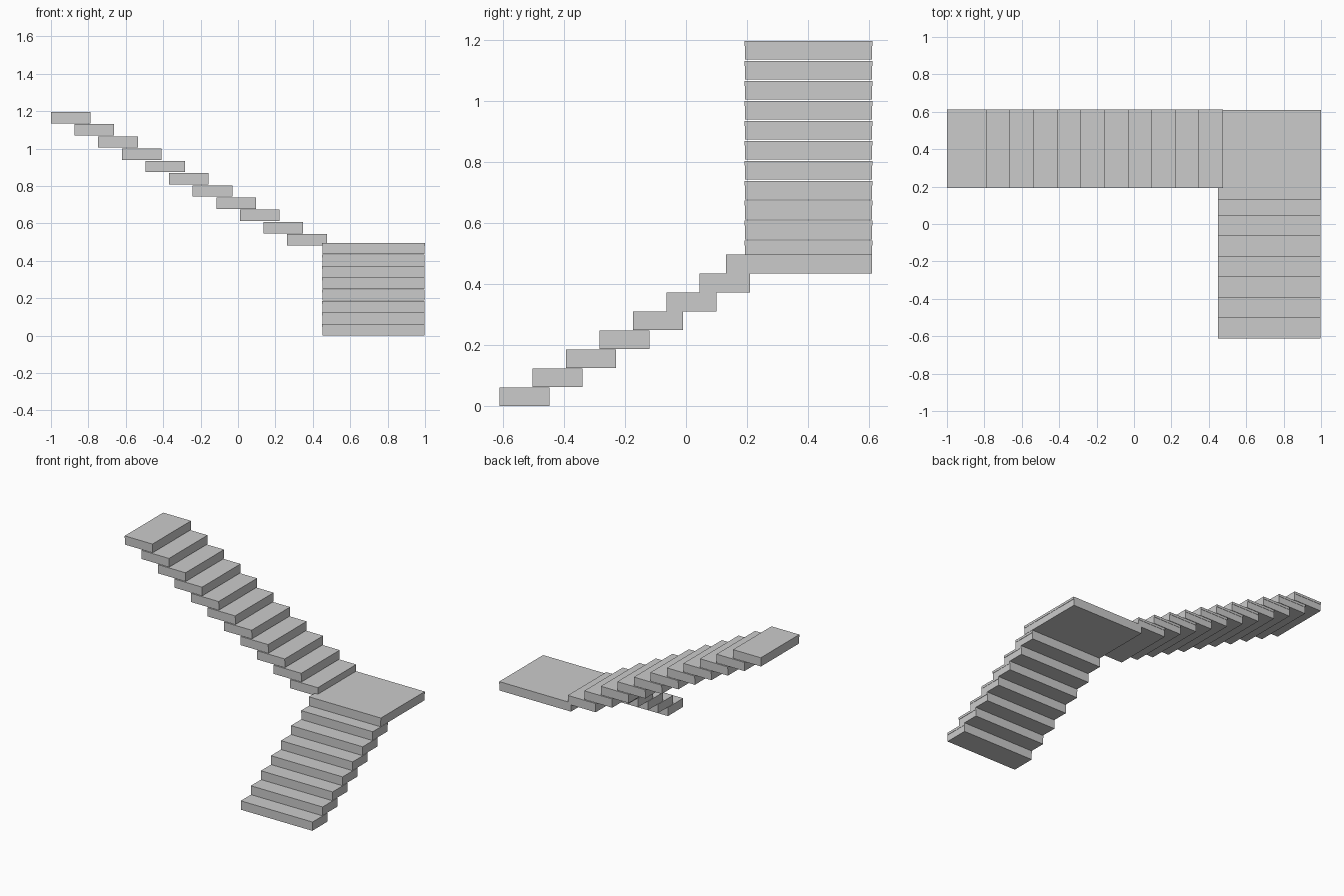
import bpy
import bmesh

if "Cube" in bpy.data.objects:
    bpy.data.objects.remove(bpy.data.objects["Cube"])

H = 0.061      # thickness of every slab
SPLIT = 0.045  # height of the joint between body and tread
LIP = 0.002    # tread overhang on the open sides


def box(name, x0, x1, y0, y1, z0, z1):
    bm = bmesh.new()
    bmesh.ops.create_cube(bm, size=1)
    for v in bm.verts:
        v.co = ((x0 + x1) / 2 + v.co.x * (x1 - x0),
                (y0 + y1) / 2 + v.co.y * (y1 - y0),
                (z0 + z1) / 2 + v.co.z * (z1 - z0))
    mesh = bpy.data.meshes.new(name)
    bm.to_mesh(mesh)
    bm.free()
    obj = bpy.data.objects.new(name, mesh)
    bpy.context.collection.objects.link(obj)


def slab(name, x0, x1, y0, y1, z, lip_x=0, lip_y=0):
    # body with a thin tread board on top
    box(name + "_body", x0 + lip_x, x1 - lip_x, y0 + lip_y, y1 - lip_y, z, z + SPLIT)
    box(name + "_tread", x0, x1, y0, y1, z + SPLIT, z + H)


# lower flight, climbing towards the back
for i in range(7):
    y = -0.612 + i * 0.1095
    slab(f"lower_step_{i + 1}", 0.45, 0.998, y, y + 0.164, i * 0.0621, lip_x=LIP)

# corner landing
slab("landing", 0.45, 1.0, 0.131, 0.61, 0.435, lip_x=LIP)

# upper flight, climbing towards the left
for i in range(11):
    x = 0.263 - i * 0.1263
    slab(f"upper_step_{i + 1}", x, x + 0.212, 0.192, 0.612, 0.481 + i * 0.0654, lip_y=LIP)
